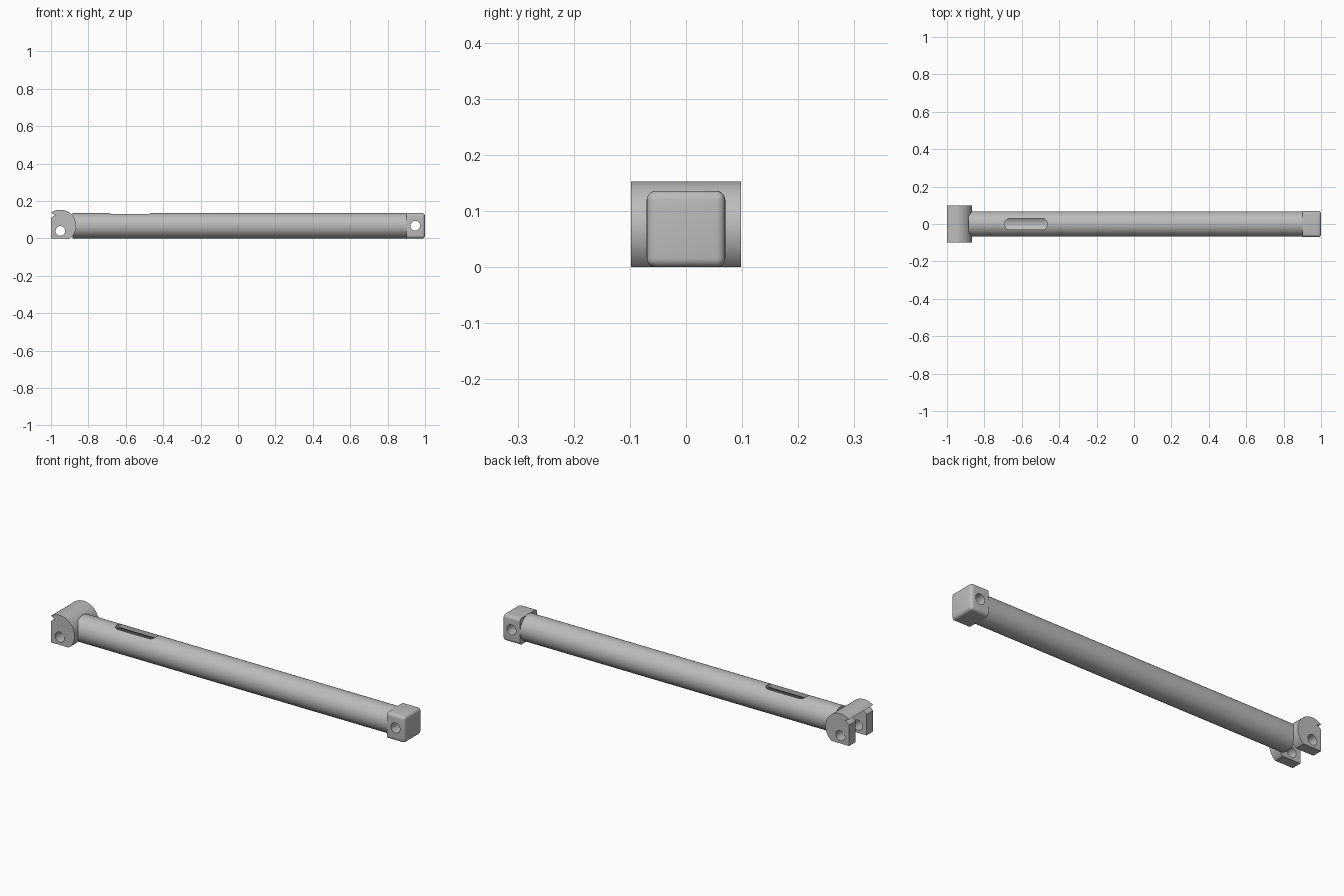
import bpy, bmesh, math
from mathutils import Matrix, Vector

default = bpy.data.objects.get("Cube")
if default:
    bpy.data.objects.remove(default, do_unlink=True)

steel = bpy.data.materials.new("grey_metal")
steel.use_nodes = True
GREY = (0.5, 0.5, 0.5, 1)
steel.diffuse_color = GREY
steel.node_tree.nodes["Principled BSDF"].inputs["Base Color"].default_value = GREY


def finish(name, bm):
    bmesh.ops.recalc_face_normals(bm, faces=bm.faces)
    mesh = bpy.data.meshes.new(name)
    bm.to_mesh(mesh)
    bm.free()
    mesh.materials.append(steel)
    ob = bpy.data.objects.new(name, mesh)
    bpy.context.collection.objects.link(ob)
    return ob


def cylinder(name, start, end, radius, sides=64):
    start, end = Vector(start), Vector(end)
    axis = end - start
    turn = axis.to_track_quat('Z', 'Y').to_matrix().to_4x4()
    bm = bmesh.new()
    bmesh.ops.create_cone(bm, cap_ends=True, segments=sides, radius1=radius,
                          radius2=radius, depth=axis.length,
                          matrix=Matrix.Translation((start + end) / 2) @ turn)
    return finish(name, bm)


def prism(name, points, offset, direction):
    bm = bmesh.new()
    face = bm.faces.new([bm.verts.new(Vector(p) + Vector(offset)) for p in points])
    moved = bmesh.ops.extrude_face_region(bm, geom=[face])["geom"]
    bmesh.ops.translate(bm, vec=direction,
                        verts=[v for v in moved if isinstance(v, bmesh.types.BMVert)])
    return finish(name, bm)


def box(name, low, high, bevel=0.0):
    low, high = Vector(low), Vector(high)
    bm = bmesh.new()
    bmesh.ops.create_cube(bm, size=1)
    for v in bm.verts:
        v.co = Vector(((c + 0.5) * (h - l) + l) for c, l, h in zip(v.co, low, high))
    if bevel:
        # Round every edge except those of the face towards the tube
        edges = [e for e in bm.edges if max(v.co.x for v in e.verts) > low.x + 0.01]
        bmesh.ops.bevel(bm, geom=edges, offset=bevel, segments=5,
                        profile=0.5, affect='EDGES')
    return finish(name, bm)


def select(ob):
    bpy.ops.object.select_all(action='DESELECT')
    ob.select_set(True)
    bpy.context.view_layer.objects.active = ob


def cut(ob, cutter):
    mod = ob.modifiers.new("cut", 'BOOLEAN')
    mod.object = cutter
    mod.operation = 'DIFFERENCE'
    mod.solver = 'EXACT'
    select(ob)
    bpy.ops.object.modifier_apply(modifier=mod.name)
    bpy.data.objects.remove(cutter, do_unlink=True)


R = 0.068           # tube radius and axis height
HALF = 0.098        # half width of the fork

# Hollow tube with a long slot in its top
tube = cylinder("tube", (-0.885, 0, R), (0.91, 0, R), R)
cut(tube, cylinder("bore", (-0.84, 0, R), (0.89, 0, R), 0.05))
slot_outline = []
for cx, cy, first in ((-0.488, 0.006, 0), (-0.667, 0.006, 90),
                      (-0.667, -0.006, 180), (-0.488, -0.006, 270)):
    for i in range(7):
        a = math.radians(first + i * 15)
        slot_outline.append((cx + 0.023 * math.cos(a), cy + 0.023 * math.sin(a), 0))
cut(tube, prism("slot_cutter", slot_outline, (0, 0, R), (0, 0, 0.1)))

# Forked bracket: a cross cylinder trimmed flat at its end and underside
PIVOT_X, ROUND = -0.95, 0.085
a0 = math.asin(-R / ROUND)
a1 = math.acos((-1 - PIVOT_X) / ROUND)
outline = [(PIVOT_X + ROUND * math.cos(a0 + (a1 - a0) * i / 40), 0,
            R + ROUND * math.sin(a0 + (a1 - a0) * i / 40)) for i in range(41)]
outline += [(-0.976, 0, 0.124), (-0.988, 0, 0.12), (-1, 0, 0.108), (-1, 0, 0)]
fork = prism("fork_bracket", outline, (0, -HALF, 0), (0, 2 * HALF, 0))
cut(fork, box("fork_gap", (-1.1, -0.045, -0.1), (-0.885, 0.045, 0.123)))
cut(fork, cylinder("fork_hole", (PIVOT_X, -0.2, 0.04), (PIVOT_X, 0.2, 0.04), 0.026, 32))

# Rounded end block with a cross hole
block = box("end_block", (0.9, -0.07, 0), (1, 0.07, 0.136), 0.016)
cut(block, cylinder("block_hole", (0.948, -0.2, R), (0.948, 0.2, R), 0.026, 32))
cut(tube, cylinder("tube_end_hole", (0.948, -0.2, R), (0.948, 0.2, R), 0.026, 32))

for ob in (tube, fork, block):
    select(ob)
    bpy.ops.object.shade_smooth_by_angle(angle=math.radians(30))
